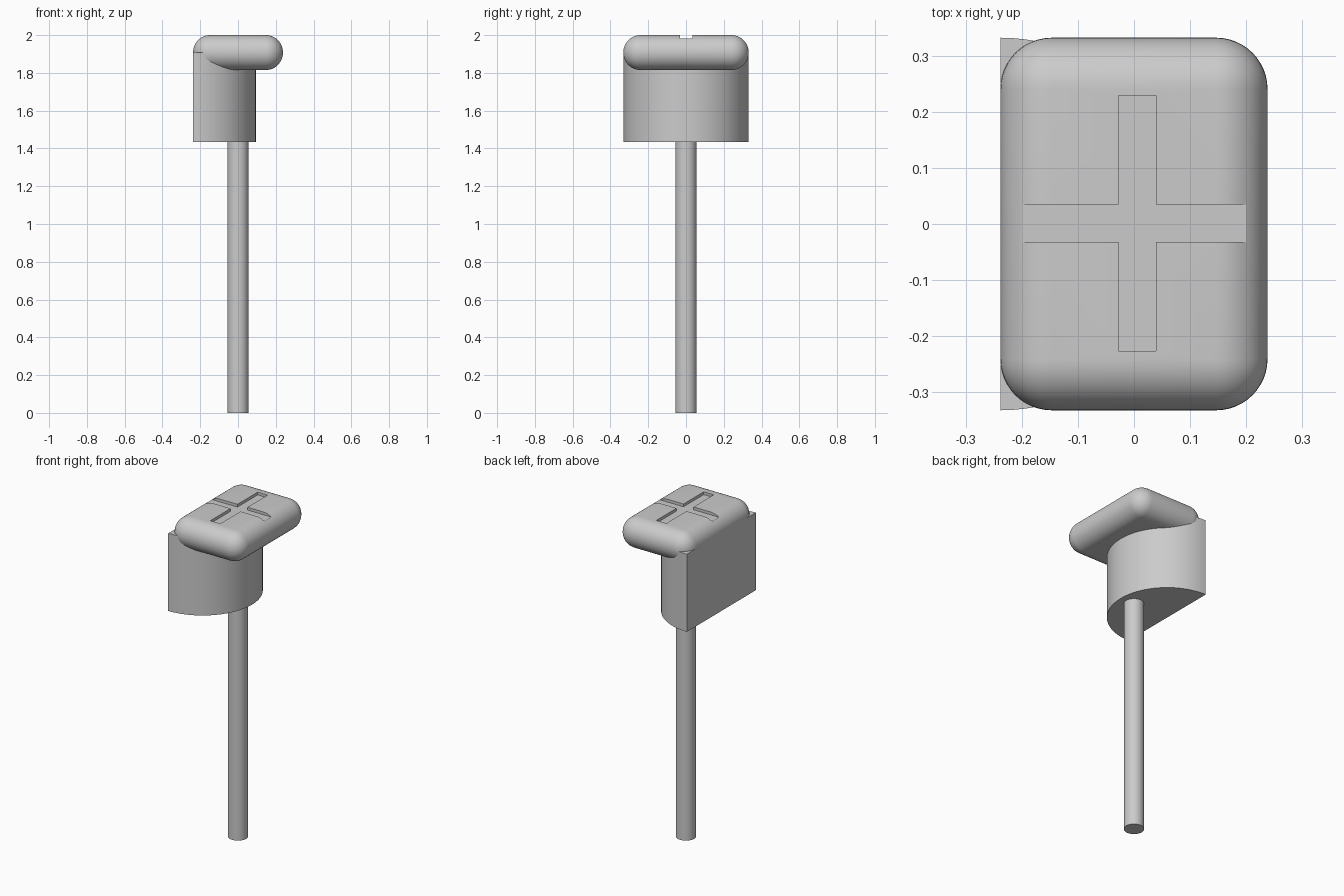
import bpy, bmesh, math

cube = bpy.data.objects.get("Cube")
if cube:
    bpy.data.objects.remove(cube, do_unlink=True)

grey = bpy.data.materials.new("grey")
grey.use_nodes = True
grey.diffuse_color = (0.6, 0.6, 0.6, 1)
grey.node_tree.nodes["Principled BSDF"].inputs["Base Color"].default_value = grey.diffuse_color


def prism(name, outline, z0, z1):
    """Extrude a counter-clockwise outline from z0 to z1."""
    bm = bmesh.new()
    face = bm.faces.new([bm.verts.new((x, y, z0)) for x, y in outline])
    top = bmesh.ops.extrude_face_region(bm, geom=[face])["geom"]
    bmesh.ops.translate(bm, vec=(0, 0, z1 - z0),
                        verts=[v for v in top if isinstance(v, bmesh.types.BMVert)])
    bmesh.ops.recalc_face_normals(bm, faces=bm.faces)
    mesh = bpy.data.meshes.new(name)
    bm.to_mesh(mesh)
    bm.free()
    obj = bpy.data.objects.new(name, mesh)
    bpy.context.collection.objects.link(obj)
    mesh.materials.append(grey)
    return obj


def activate(obj):
    bpy.ops.object.select_all(action="DESELECT")
    obj.select_set(True)
    bpy.context.view_layer.objects.active = obj


def smooth(obj):
    activate(obj)
    bpy.ops.object.shade_smooth_by_angle(angle=math.radians(30))


def arc(cx, radius, start, end, steps):
    angles = [math.radians(start + (end - start) * i / steps) for i in range(steps + 1)]
    return [(cx + radius * math.cos(a), radius * math.sin(a)) for a in angles]


def rect(x0, x1, y0, y1):
    return [(x0, y0), (x1, y0), (x1, y1), (x0, y1)]


# Round shaft
shaft = prism("shaft", arc(0, 0.056, 0, 360, 48)[:-1], 0, 1.45)
smooth(shaft)

# Half-round body, flat on the right side
body = prism("body", arc(-0.238, 0.332, -90, 90, 48), 1.435, 1.907)
smooth(body)

# Pillow-shaped cap with fully rounded edges
cap = prism("cap", rect(-0.238, 0.238, -0.332, 0.332), 1.815, 2.0)
bevel = cap.modifiers.new("round_edges", "BEVEL")
bevel.width = 0.0915
bevel.segments = 12
activate(cap)
bpy.ops.object.modifier_apply(modifier=bevel.name)

# Cross-shaped groove in the top of the cap
x0, x1, y0, y1 = -0.028, 0.039, -0.032, 0.035
cross = [(x0, -0.226), (x1, -0.226), (x1, y0), (0.2, y0), (0.2, y1), (x1, y1),
         (x1, 0.229), (x0, 0.229), (x0, y1), (-0.2, y1), (-0.2, y0), (x0, y0)]
cutter = prism("groove_cutter", cross, 1.983, 2.1)
cutter.hide_render = True
cut = cap.modifiers.new("groove", "BOOLEAN")
cut.operation = "DIFFERENCE"
cut.solver = "EXACT"
cut.object = cutter
activate(cap)
bpy.ops.object.modifier_apply(modifier=cut.name)
bpy.data.objects.remove(cutter, do_unlink=True)
smooth(cap)
